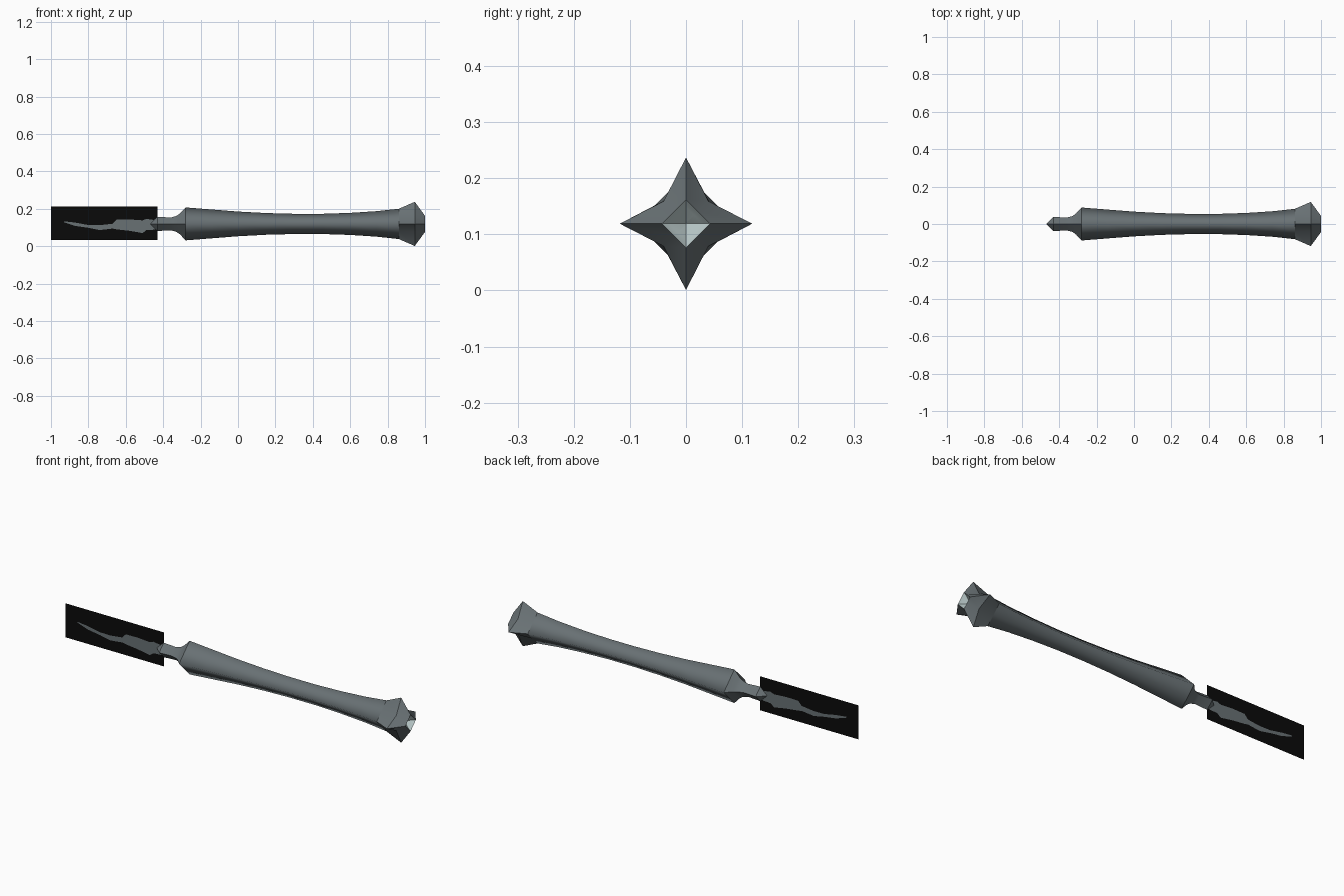
import bpy, bmesh, math

if "Cube" in bpy.data.objects:
    bpy.data.objects.remove(bpy.data.objects["Cube"])

ZC = 0.119  # height of the long axis


def material(name, rgb):
    m = bpy.data.materials.new(name)
    m.diffuse_color = (*rgb, 1)
    m.use_nodes = True
    m.node_tree.nodes["Principled BSDF"].inputs["Base Color"].default_value = m.diffuse_color
    return m


grey = material("slate_grey", (0.14, 0.165, 0.175))
black = material("black", (0.003, 0.003, 0.003))
pale = material("pale_teal", (0.50, 0.60, 0.60))


def finish(name, bm, mats):
    me = bpy.data.meshes.new(name)
    bm.to_mesh(me)
    bm.free()
    for m in mats:
        me.materials.append(m)
    ob = bpy.data.objects.new(name, me)
    bpy.context.collection.objects.link(ob)
    return ob


def loft(name, stations, mat, angle):
    """Skin four-pointed rings (x, tip radius, diagonal coordinate) along x."""
    bm = bmesh.new()
    rings = []
    for x, tip, diag in stations:
        ring = []
        for i in range(8):
            a = i * math.pi / 4
            r = tip if i % 2 == 0 else diag * math.sqrt(2)
            ring.append(bm.verts.new((x, r * math.cos(a), ZC + r * math.sin(a))))
        rings.append(ring)
    for a, b in zip(rings, rings[1:]):
        for i in range(8):
            j = (i + 1) % 8
            bm.faces.new((a[i], a[j], b[j], b[i]))
    bmesh.ops.remove_doubles(bm, verts=bm.verts, dist=0.0005)
    bmesh.ops.recalc_face_normals(bm, faces=bm.faces)
    ob = finish(name, bm, [mat])
    bpy.context.view_layer.objects.active = ob
    ob.select_set(True)
    bpy.ops.object.shade_smooth_by_angle(angle=math.radians(angle))
    ob.select_set(False)
    return ob


def diamond(x, r):
    return (x, r, r / 2)


# Pointed stub and waisted neck
loft("neck", [diamond(x, r) for x, r in
              [(-0.47, 0.0), (-0.43, 0.038), (-0.36, 0.034), (-0.33, 0.042),
               (-0.31, 0.056), (-0.28, 0.088)]], grey, 35)

# Long grip, slimmest past the middle
loft("grip", [diamond(x, r) for x, r in
              [(-0.28, 0.088), (-0.14, 0.077), (0.0, 0.066), (0.15, 0.058),
               (0.3, 0.054), (0.45, 0.054), (0.6, 0.059), (0.74, 0.068),
               (0.86, 0.081)]], grey, 100)

# Star-shaped pommel
loft("pommel", [diamond(0.86, 0.081), (0.945, 0.118, 0.040),
                diamond(1.0, 0.043)], grey, 30)

# Pale socket sunk into the pommel end
socket = loft("pommel_socket", [diamond(1.0, 0.043), diamond(0.985, 0.030),
                                diamond(0.965, 0.003), diamond(0.96, 0.0)], pale, 30)
socket.data.flip_normals()

# Flat blade sheet: the grey streak is the middle row of faces
streak = [(-1.0, 0.128, 0.128), (-0.93, 0.133, 0.128), (-0.87, 0.126, 0.108),
          (-0.80, 0.113, 0.098), (-0.74, 0.112, 0.086), (-0.67, 0.120, 0.094),
          (-0.65, 0.142, 0.090), (-0.58, 0.143, 0.082), (-0.51, 0.138, 0.070),
          (-0.49, 0.146, 0.086), (-0.45, 0.140, 0.088), (-0.43, 0.156, 0.094)]
bm = bmesh.new()
cols = [[bm.verts.new((x, 0, z)) for z in (0.033, lo, hi, 0.211)]
        for x, hi, lo in streak]
for a, b in zip(cols, cols[1:]):
    for k in range(3):
        if k == 1 and a is cols[0]:
            continue  # the streak starts at its tip
        f = bm.faces.new((a[k], b[k], b[k + 1], a[k + 1]))
        f.material_index = 1 if k == 1 else 0
# Close the small gap between the sheet's left edge and the streak's tip
bm.faces.new((cols[0][1], cols[1][1], cols[1][2]))
bmesh.ops.remove_doubles(bm, verts=bm.verts, dist=0.0005)
finish("blade", bm, [black, grey])
